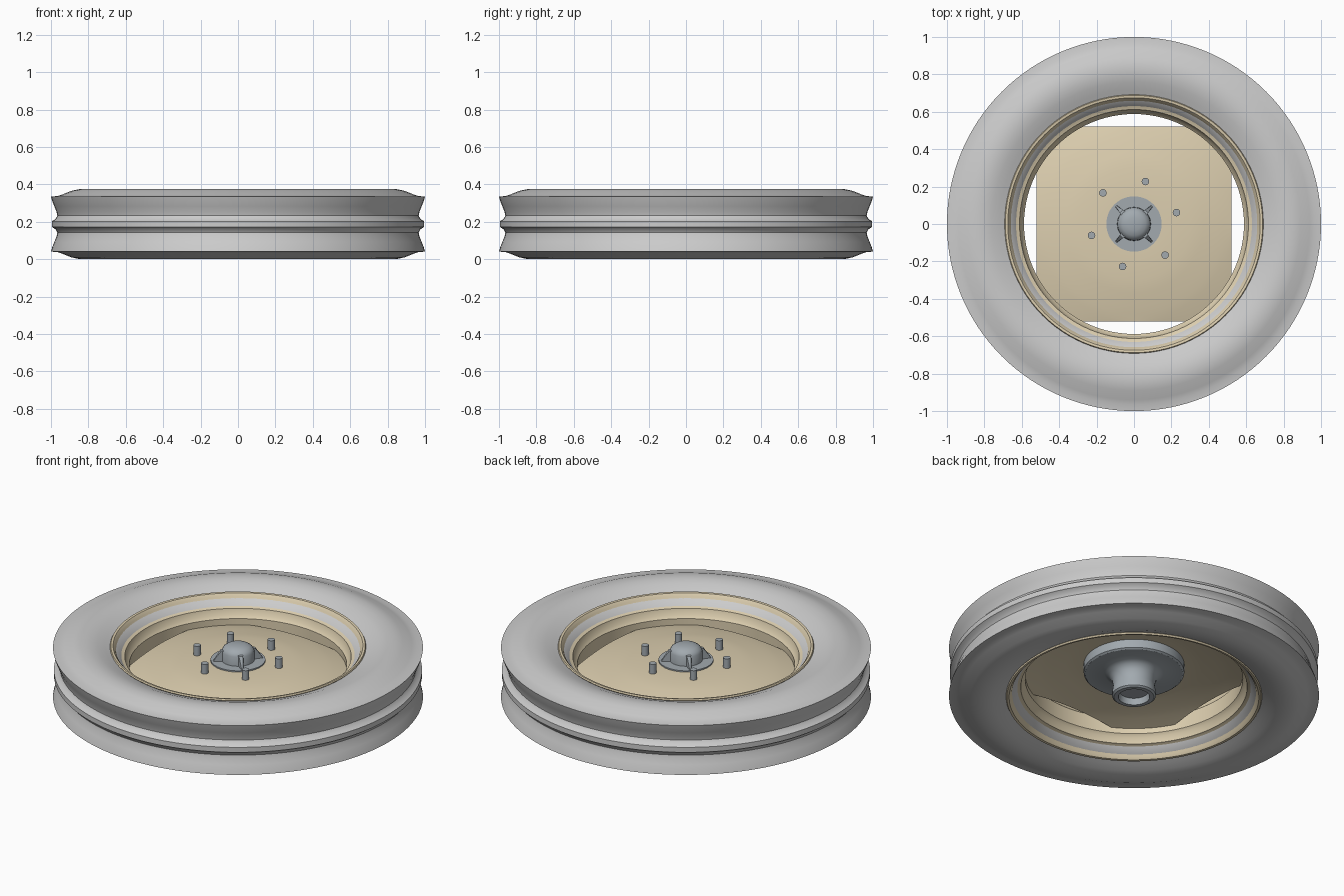
import bpy, bmesh, math
from math import sin, cos, pi

if "Cube" in bpy.data.objects:
    bpy.data.objects.remove(bpy.data.objects["Cube"])

def mat(name, rgb):
    m = bpy.data.materials.new(name)
    m.diffuse_color = (*rgb, 1)
    m.use_nodes = True
    m.node_tree.nodes["Principled BSDF"].inputs["Base Color"].default_value = m.diffuse_color
    return m

TAN = mat("cream_paint", (0.72, 0.62, 0.43))
STEEL = mat("steel", (0.36, 0.40, 0.43))

def finish(bm, name, material=None, angle=35):
    bmesh.ops.recalc_face_normals(bm, faces=bm.faces)
    me = bpy.data.meshes.new(name)
    bm.to_mesh(me)
    bm.free()
    ob = bpy.data.objects.new(name, me)
    bpy.context.collection.objects.link(ob)
    if material:
        me.materials.append(material)
    bpy.ops.object.select_all(action='DESELECT')
    ob.select_set(True)
    bpy.context.view_layer.objects.active = ob
    bpy.ops.object.shade_smooth_by_angle(angle=math.radians(angle))
    return ob

def lathe(name, profile, material=None, closed=True, n=96, limit=None, angle=35):
    """Revolve (radius, z) points about z; limit(a) optionally clips the radius."""
    bm = bmesh.new()
    rings = []
    for r, z in profile:
        ring = []
        for i in range(n):
            a = 2 * pi * i / n
            rr = min(r, limit(a)) if limit else r
            ring.append(bm.verts.new((rr * cos(a), rr * sin(a), z(rr) if callable(z) else z)))
        rings.append(ring)
    pairs = list(zip(rings, rings[1:]))
    if closed:
        pairs.append((rings[-1], rings[0]))
    for p, q in pairs:
        for i in range(n):
            j = (i + 1) % n
            bm.faces.new((p[i], p[j], q[j], q[i]))
    bmesh.ops.remove_doubles(bm, verts=bm.verts, dist=1e-5)
    bmesh.ops.dissolve_degenerate(bm, edges=bm.edges, dist=1e-5)
    return finish(bm, name, material, angle)

MID = 0.1875
def mirrored(half):
    """Half profile given as (radius, height above wheel centre plane)."""
    return [(r, MID + h) for r, h in half] + [(r, MID - h) for r, h in reversed(half)]

# Three-rib tyre with rounded sidewalls
lathe("tyre", mirrored([
    (0.63, 0.10), (0.66, 0.135), (0.69, 0.148), (0.72, 0.160), (0.76, 0.176),
    (0.80, 0.185), (0.845, 0.1875), (0.89, 0.178), (0.94, 0.158), (0.965, 0.15),
    (1.0, 0.147), (0.992, 0.12), (0.982, 0.095), (0.970, 0.065), (0.966, 0.045),
    (0.975, 0.028), (0.995, 0.015)]), n=128)

# Drop-centre rim with rolled lips
lathe("rim", mirrored([
    (0.68, 0.14), (0.692, 0.152), (0.688, 0.160), (0.675, 0.158), (0.662, 0.142),
    (0.652, 0.115), (0.635, 0.102), (0.612, 0.095), (0.603, 0.06), (0.588, 0.045)])
    + [(0.60, MID - 0.03), (0.615, MID - 0.06), (0.63, MID - 0.10),
       (0.63, MID + 0.10), (0.615, MID + 0.06), (0.60, MID + 0.03)], TAN)

# Dished centre plate: a disc with four straight sides
def dish(r):
    pts = [(0, 0.258), (0.30, 0.255), (0.44, 0.232), (0.52, 0.215), (0.62, 0.185)]
    for (r0, z0), (r1, z1) in zip(pts, pts[1:]):
        if r <= r1:
            return z0 + (z1 - z0) * (r - r0) / (r1 - r0)
    return pts[-1][1]

def plate_edge(a):
    return min(0.605, 0.52 / max(abs(cos(a)), abs(sin(a))))

steps = [0.05, 0.15, 0.30, 0.37, 0.44, 0.48, 0.515, 0.7]
under = lambda r: dish(r) - 0.02
lathe("centre_plate", [(r, dish) for r in steps] + [(r, under) for r in reversed(steps)],
      TAN, n=144, limit=plate_edge, angle=30)

# Hub: bolting flange with tapered neck and open bearing end
lathe("hub", [
    (0.0, 0.237), (0.272, 0.237), (0.272, 0.185), (0.262, 0.178), (0.16, 0.178),
    (0.135, 0.165), (0.118, 0.14), (0.112, 0.10), (0.118, 0.065), (0.118, 0.04),
    (0.108, 0.032), (0.085, 0.032), (0.08, 0.07), (0.0, 0.07)], STEEL, closed=False, n=64)

# Hub face and domed cap
lathe("hub_face", [(0.0, 0.264), (0.148, 0.264), (0.148, 0.235), (0.0, 0.235)],
      STEEL, closed=False, n=48)
lathe("hub_cap", [(0.0, 0.356), (0.035, 0.354), (0.062, 0.347), (0.08, 0.334),
      (0.088, 0.318), (0.09, 0.26), (0.0, 0.26)], STEEL, closed=False, n=48)

# Four triangular ribs around the cap
bm = bmesh.new()
for k in range(4):
    a = pi / 4 + k * pi / 2
    sides = []
    for w in (-1, 1):
        sides.append([bm.verts.new((r * cos(a) - w * t * sin(a), r * sin(a) + w * t * cos(a), z))
                      for r, z, t in ((0.06, 0.26, 0.018), (0.138, 0.26, 0.005),
                                      (0.125, 0.282, 0.005), (0.095, 0.325, 0.012), (0.06, 0.33, 0.018))])
    p, q = sides
    bm.faces.new(p)
    bm.faces.new(q[::-1])
    for i in range(5):
        j = (i + 1) % 5
        bm.faces.new((p[i], q[i], q[j], p[j]))
finish(bm, "cap_ribs", STEEL)

# Six wheel studs
bm = bmesh.new()
for k in range(6):
    a = math.radians(15 + 60 * k)
    ret = bmesh.ops.create_cone(bm, cap_ends=True, segments=16, radius1=0.02, radius2=0.02, depth=0.075)
    bmesh.ops.translate(bm, verts=ret["verts"], vec=(0.235 * cos(a), 0.235 * sin(a), 0.275))
finish(bm, "wheel_studs", STEEL)
